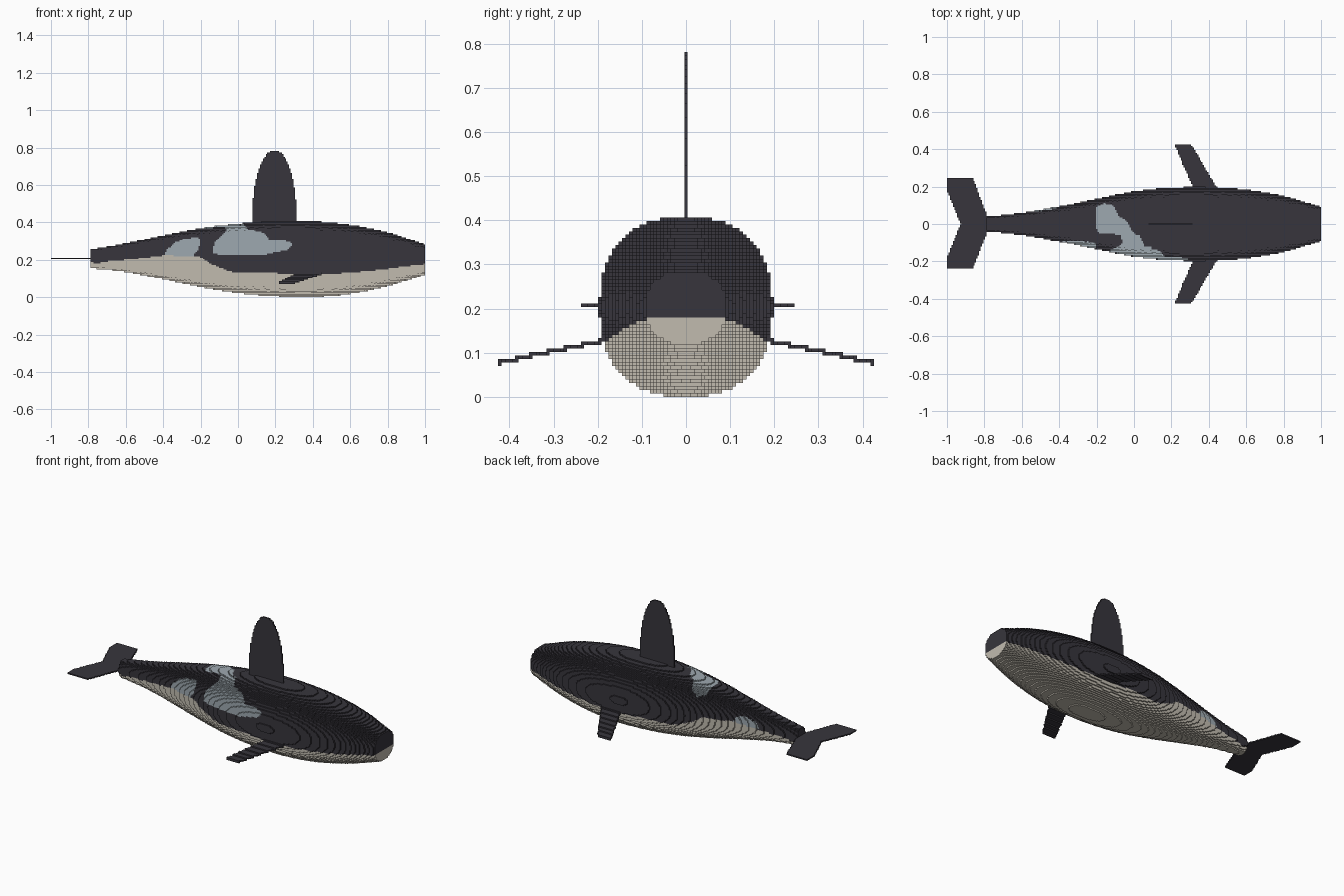
import bpy, bmesh, math

cube = bpy.data.objects.get("Cube")
if cube:
    bpy.data.objects.remove(cube, do_unlink=True)

V = 2 / 256  # voxel size


def lin(c):
    c /= 255
    return c / 12.92 if c <= 0.04045 else ((c + 0.055) / 1.055) ** 2.4


def material(name, *rgb):
    m = bpy.data.materials.new(name)
    col = (*[lin(c) for c in rgb], 1)
    m.diffuse_color = col
    m.use_nodes = True
    bsdf = m.node_tree.nodes["Principled BSDF"]
    bsdf.inputs["Base Color"].default_value = col
    bsdf.inputs["Roughness"].default_value = 0.8
    return m


MATS = [material("charcoal", 55, 53, 60),
        material("cream", 193, 187, 175),
        material("blue_grey", 158, 169, 176)]


# grid index -> centre coordinate
def cx(i): return -1 + (i + 0.5) * V
def cy(j): return j * V
def cz(k): return (k + 0.5) * V


def build(name, voxels, colour=lambda i, j, k: 0):
    """Mesh of the exposed faces of a set of (i, j, k) cells."""
    bm = bmesh.new()
    verts = {}

    def vert(p):
        if p not in verts:
            verts[p] = bm.verts.new((-1 + p[0] * V, (p[1] - 0.5) * V, p[2] * V))
        return verts[p]

    for cell in voxels:
        mat = None
        for axis in range(3):
            for side in (0, 1):
                nb = list(cell)
                nb[axis] += 2 * side - 1
                if tuple(nb) in voxels:
                    continue
                if mat is None:
                    mat = colour(*cell)
                a, b = (axis + 1) % 3, (axis + 2) % 3
                loop = [(0, 0), (1, 0), (1, 1), (0, 1)]
                quad = []
                for da, db in (loop if side else loop[::-1]):
                    p = list(cell)
                    p[axis] += side
                    p[a] += da
                    p[b] += db
                    quad.append(vert(tuple(p)))
                bm.faces.new(quad).material_index = mat
    me = bpy.data.meshes.new(name)
    bm.to_mesh(me)
    bm.free()
    for m in MATS:
        me.materials.append(m)
    ob = bpy.data.objects.new(name, me)
    bpy.context.collection.objects.link(ob)
    return ob


def inside(poly, x, y):
    hit = False
    for (x1, y1), (x2, y2) in zip(poly, poly[1:] + poly[:1]):
        if (y1 > y) != (y2 > y) and x < x1 + (y - y1) * (x2 - x1) / (y2 - y1):
            hit = not hit
    return hit


def spline(vals, x):
    """Smooth curve through values spaced 0.2 apart from x = -0.8."""
    t = (x + 0.8) / 0.2
    n = min(max(int(t), 0), len(vals) - 2)
    t -= n
    p1, p2 = vals[n], vals[n + 1]
    p0 = vals[n - 1] if n else 2 * p1 - p2
    p3 = vals[n + 2] if n + 2 < len(vals) else 2 * p2 - p1
    return p1 + 0.5 * t * (p2 - p0 + t * (2 * p0 - 5 * p1 + 4 * p2 - p3
                                          + t * (3 * (p1 - p2) + p3 - p0)))


def polyline(pts, x):
    for (x1, y1), (x2, y2) in zip(pts, pts[1:]):
        if x <= x2:
            return y1 + (y2 - y1) * (x - x1) / (x2 - x1)
    return pts[-1][1]


# body: rounded sections swept from tail stock to blunt nose
TOP = [.253, .288, .33, .368, .392, .406, .405, .386, .347, .283]
BOTTOM = [.157, .135, .096, .055, .023, .005, .001, .019, .06, .12]
WIDTH = [.034, .056, .09, .131, .17, .189, .191, .179, .146, .088]

body = set()
for i in range(27, 256):
    x = cx(i)
    hi, lo, w = (spline(c, x) for c in (TOP, BOTTOM, WIDTH))
    mid, half = (hi + lo) / 2, (hi - lo) / 2
    for k in range(0, 54):
        r = abs(cz(k) - mid) / half
        if r < 1:
            n = int(w * (1 - r ** 2.35) ** (1 / 2.35) / V + 0.5)
            body.update((i, j, k) for j in range(-n, n + 1))

# belly edge height along the body
BELLY = [(-.8, .187), (-.75, .18), (-.71, .19), (-.6, .2), (-.5, .21), (-.4, .224),
         (-.24, .22), (-.2, .214), (-.15, .18), (-.05, .14), (0, .131), (.5, .126),
         (.6, .131), (.7, .141), (.8, .152), (.9, .165), (1, .177)]
# grey markings: seen along y on the right flank, along z on the back
FLANK = [(-.135, .24), (-.125, .29), (-.1, .32), (-.06, .36), (-.09, .40), (.02, .40),
         (.05, .365), (.14, .345), (.17, .305), (.275, .3), (.29, .28), (.27, .255),
         (.22, .245), (.13, .225), (-.1, .226)]
EYE_PATCH = [(-.39, .222), (-.385, .25), (-.34, .29), (-.29, .31), (-.22, .322),
             (-.2, .31), (-.21, .26), (-.24, .22)]
LEFT_PATCH = [(-.55, .21), (-.53, .245), (-.46, .268), (-.41, .26), (-.38, .215)]
BACK = [(-.2, .09), (-.16, .112), (-.11, .1), (-.08, .04), (-.035, .015), (-.01, -.04),
        (.04, -.075), (.04, -.12), (-.09, -.12), (-.09, -.055), (-.18, -.053), (-.2, -.03)]


def body_colour(i, j, k):
    x, y, z = cx(i), cy(j), cz(k)
    if z < polyline(BELLY, x):
        return 1
    if y > -0.06:
        marks = z > 0.22 and inside(BACK, x, y) or y > 0.02 and inside(LEFT_PATCH, x, z)
    else:
        marks = inside(FLANK, x, z) or inside(EYE_PATCH, x, z)
    # nose and tail end caps stay plain
    return 2 if marks else 0


build("body", body, body_colour)

# dorsal fin: one-cell-thick tall half ellipse
build("dorsal_fin", {(i, 0, k) for i in range(130, 175) for k in range(49, 101)
                     if abs((cx(i) - .195) / .118) ** 2.1
                     + (max(cz(k) - .41, 0) / .375) ** 2.1 <= 1})

# tail flukes: flat one-cell plate
FLUKE = [(-1.01, .244), (-.86, .244), (-.78, .03), (-.78, -.03), (-.86, -.238),
         (-1.01, -.238), (-1.01, -.2), (-.925, 0), (-1.01, .2)]
build("tail_flukes", {(i, j, 26) for i in range(0, 28) for j in range(-31, 32)
                      if inside(FLUKE, cx(i), cy(j))})

# pectoral fins: swept plates stepping down and outwards
PECTORAL = [(.34, .14), (.475, .14), (.305, .427), (.215, .427)]
for name, s in (("left_pectoral_fin", 1), ("right_pectoral_fin", -1)):
    fin = set()
    for i in range(150, 192):
        for j in range(18, 56):
            if inside(PECTORAL, cx(i), cy(j)):
                k = math.floor((.131 - (cy(j) - .17) * .205) / V)
                fin.add((i, s * j, k))
                # overlap cell joins each step to the next
                if math.floor((.131 - (cy(j + 1) - .17) * .205) / V) < k:
                    fin.add((i, s * j, k - 1))
    # outer_side parameter is mirrored through s
    build(name, fin)
